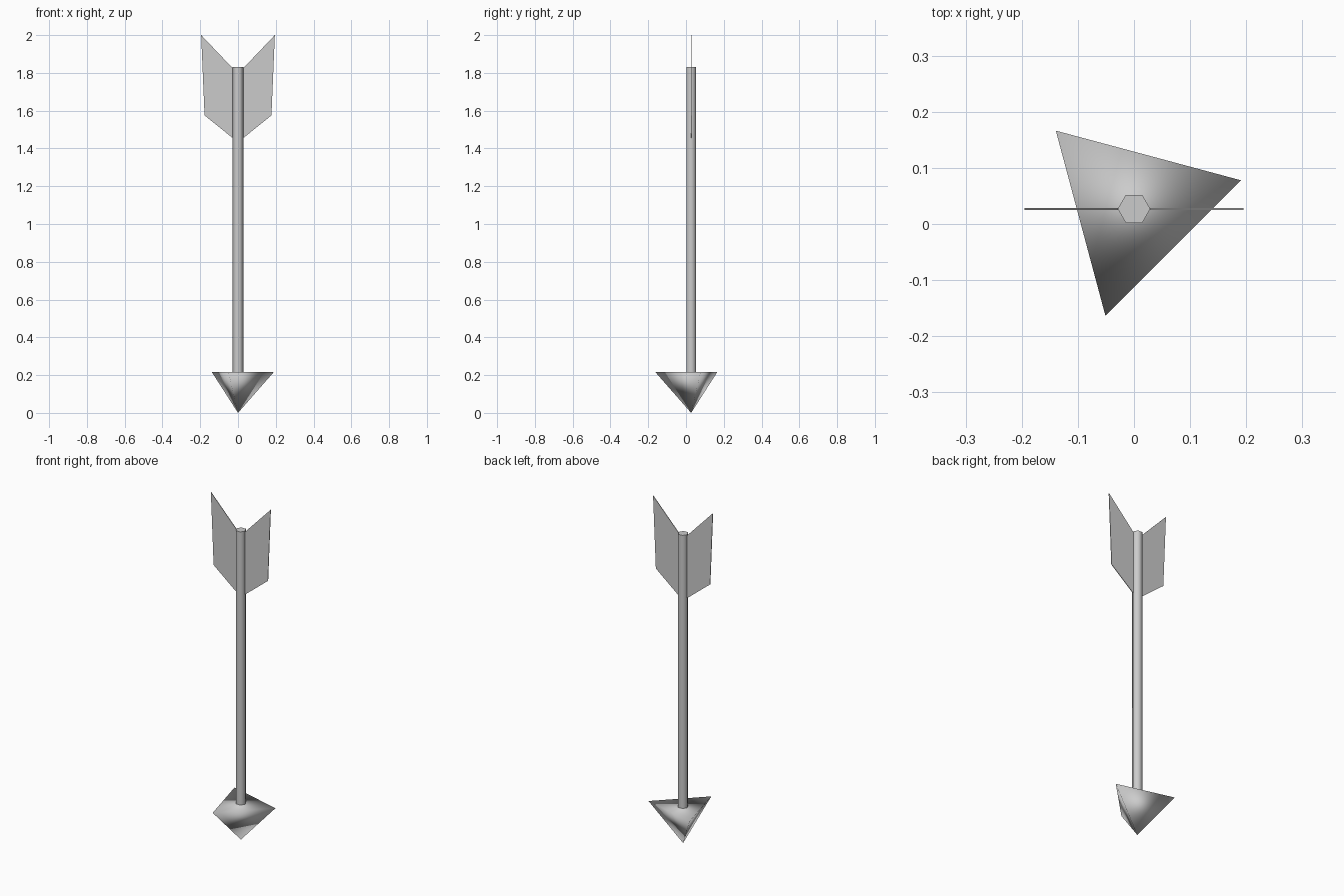
import bpy, bmesh, math
from mathutils import Matrix

cube = bpy.data.objects.get("Cube")
if cube:
    bpy.data.objects.remove(cube, do_unlink=True)

AXIS_Y = 0.027      # line of the shaft
HEAD_TOP = 0.217
SHAFT_TOP = 1.83

grey = bpy.data.materials.new("light_grey")
grey.use_nodes = True
colour = (0.6, 0.6, 0.6, 1)
grey.diffuse_color = colour
grey.node_tree.nodes["Principled BSDF"].inputs["Base Color"].default_value = colour


def finish(name, bm):
    bmesh.ops.recalc_face_normals(bm, faces=bm.faces[:])
    mesh = bpy.data.meshes.new(name)
    bm.to_mesh(mesh)
    bm.free()
    mesh.materials.append(grey)
    obj = bpy.data.objects.new(name, mesh)
    bpy.context.collection.objects.link(obj)
    return obj


def cone(name, sides, bottom, top, z0, z1, turn):
    """Upright cone or prism around the shaft line."""
    bm = bmesh.new()
    place = (Matrix.Translation((0, AXIS_Y, (z0 + z1) / 2))
             @ Matrix.Rotation(math.radians(turn), 4, 'Z'))
    bmesh.ops.create_cone(bm, cap_ends=True, segments=sides, radius1=bottom,
                          radius2=top, depth=z1 - z0, matrix=place)
    bmesh.ops.remove_doubles(bm, verts=bm.verts[:], dist=0.0005)
    bmesh.ops.dissolve_degenerate(bm, edges=bm.edges[:], dist=0.0005)
    return finish(name, bm)


# Three-sided head, point down, with soft shading all over
# (create_cone starts its first corner on +y)
head = cone("arrow_head", 3, 0, 0.197, 0, HEAD_TOP, 15 - 90)
head.data.shade_smooth()

# Six-sided shaft with corners on the x axis
shaft = cone("shaft", 6, 0.029, 0.029, HEAD_TOP, SHAFT_TOP, 30)
bpy.ops.object.select_all(action='DESELECT')
shaft.select_set(True)
bpy.context.view_layer.objects.active = shaft
bpy.ops.object.shade_smooth_by_angle(angle=math.radians(65))

# Thin swept fins on both sides
FIN = [(0.028, 1.455), (0.177, 1.575), (0.195, 2.0), (0.028, SHAFT_TOP - 0.005)]
THICK = 0.0035
for side, name in ((1, "left_fin"), (-1, "right_fin")):
    bm = bmesh.new()
    face = bm.faces.new([bm.verts.new((side * x, AXIS_Y - THICK / 2, z))
                         for x, z in FIN])
    grown = bmesh.ops.extrude_face_region(bm, geom=[face])["geom"]
    bmesh.ops.translate(bm, vec=(0, THICK, 0),
                        verts=[v for v in grown if isinstance(v, bmesh.types.BMVert)])
    finish(name, bm)
